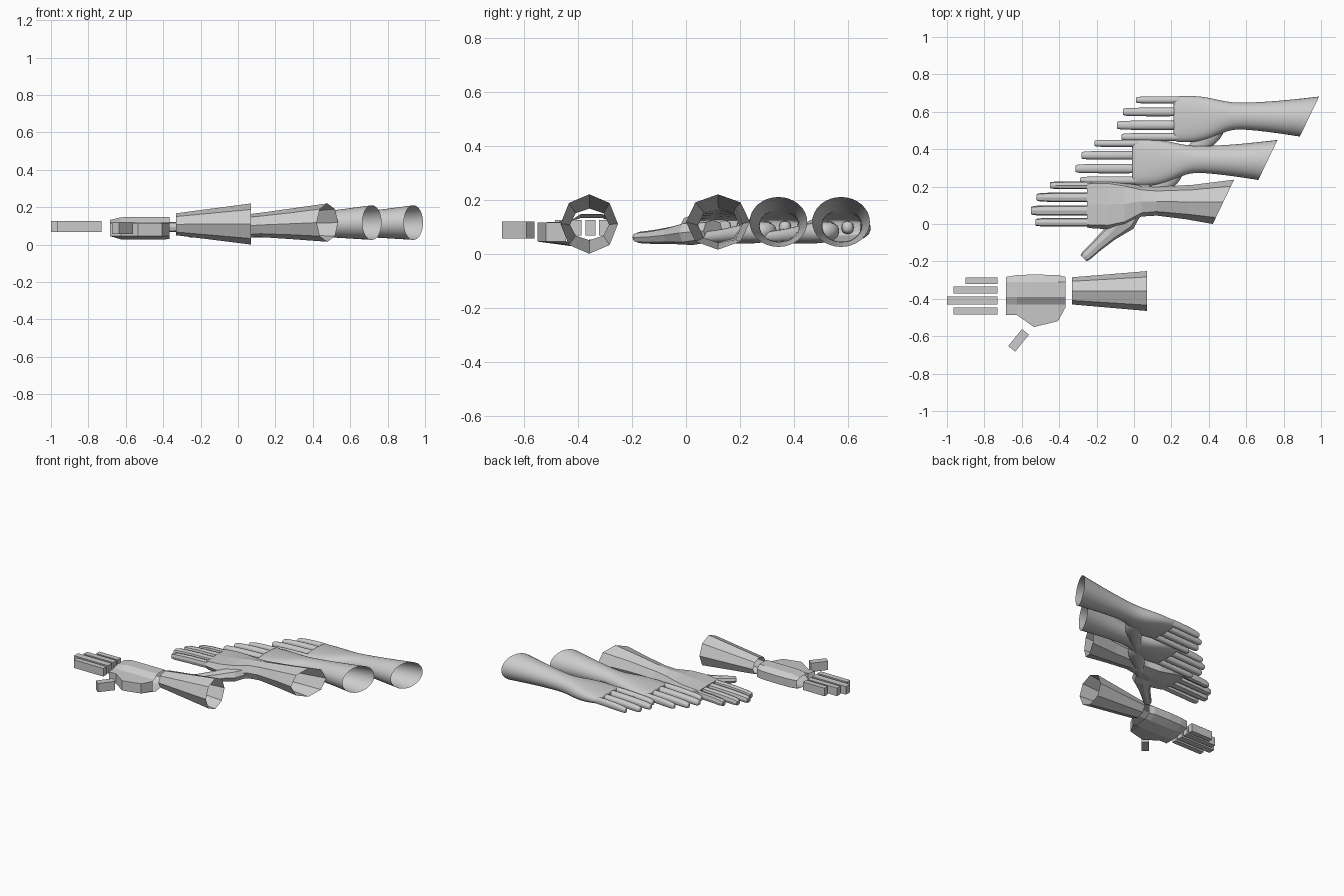
import bpy, bmesh, math
from mathutils import Vector

if "Cube" in bpy.data.objects:
    bpy.data.objects.remove(bpy.data.objects["Cube"])

grey = bpy.data.materials.new("light_grey")
grey.diffuse_color = (0.6, 0.6, 0.6, 1)
grey.use_nodes = True
grey.node_tree.nodes["Principled BSDF"].inputs["Base Color"].default_value = grey.diffuse_color


def loft(bm, rings, cap_start=False, cap_end=False):
    """Skin a list of equal-length point rings."""
    vs = [[bm.verts.new(p) for p in r] for r in rings]
    n = len(vs[0])
    for a, b in zip(vs, vs[1:]):
        for i in range(n):
            j = (i + 1) % n
            bm.faces.new((a[i], a[j], b[j], b[i]))
    if cap_start:
        bm.faces.new(vs[0][::-1])
    if cap_end:
        bm.faces.new(vs[-1])


def finish(bm, name, offset=(0, 0, 0), levels=0):
    bmesh.ops.recalc_face_normals(bm, faces=bm.faces)
    me = bpy.data.meshes.new(name)
    bm.to_mesh(me)
    bm.free()
    me.materials.append(grey)
    ob = bpy.data.objects.new(name, me)
    ob.location = offset
    bpy.context.collection.objects.link(ob)
    if levels:
        mod = ob.modifiers.new("smooth", 'SUBSURF')
        mod.levels = mod.render_levels = levels
        for p in me.polygons:
            p.use_smooth = True
    return ob


def unit_ring(e):
    """Eight-sided ring; a smaller exponent gives squarer corners."""
    out = []
    for i in range(8):
        c, s = math.cos(i * math.pi / 4), math.sin(i * math.pi / 4)
        out.append((math.copysign(abs(c) ** e, c) if abs(c) > 1e-6 else 0,
                    math.copysign(abs(s) ** e, s) if abs(s) > 1e-6 else 0))
    return out


def section(x, y0, y1, z0, z1, e=1.0, slant=0.0):
    """Ring across the arm; slant pushes x along y."""
    return [(x + slant * c, (y0 + y1) / 2 + c * (y1 - y0) / 2,
             (z0 + z1) / 2 + s * (z1 - z0) / 2) for c, s in unit_ring(e)]


def tube(bm, stations, e=0.7):
    """Closed digit through (x, y, z, half_width, half_height) stations."""
    pts = [Vector(s[:3]) for s in stations]
    d = pts[-1] - pts[0]
    side = Vector((d.y, -d.x, 0)).normalized()
    up = Vector((0, 0, 1))
    rings = [[p + side * (c * s[3]) + up * (q * s[4]) for c, q in unit_ring(e)]
             for p, s in zip(pts, stations)]
    loft(bm, rings, True, True)


def box(name, center, size, angle=0.0):
    bm = bmesh.new()
    bmesh.ops.create_cube(bm, size=1)
    bmesh.ops.scale(bm, vec=size, verts=bm.verts)
    ob = finish(bm, name, center)
    ob.rotation_euler.z = angle


# finger root y, tip x, half width
FINGERS = [("little", 0.207, -0.45, 0.021), ("ring", 0.143, -0.52, 0.025),
           ("middle", 0.072, -0.552, 0.027), ("index", 0.009, -0.527, 0.023)]


def hand(name, offset, levels):
    bm = bmesh.new()
    # palm, wrist and open forearm
    loft(bm, [
        section(-0.25, -0.018, 0.23, 0.068, 0.125, 0.4),
        section(-0.235, -0.022, 0.232, 0.064, 0.13, 0.4),
        section(-0.14, -0.028, 0.238, 0.045, 0.14, 0.5),
        section(-0.05, -0.01, 0.225, 0.032, 0.15, 0.6),
        section(0.04, 0.04, 0.202, 0.038, 0.16, 0.8),
        section(0.12, 0.045, 0.198, 0.04, 0.17, 0.95),
        section(0.30, 0.025, 0.21, 0.028, 0.195, 1.0, 0.02),
        section(0.478, 0.0, 0.237, 0.015, 0.22, 1.0, 0.057),
    ], cap_start=True)
    # fingers
    for _, y, tip, w in FINGERS:
        tube(bm, [(-0.20, y, 0.098, w * 0.9, 0.025), (-0.24, y, 0.097, w, 0.026),
                  ((tip - 0.25) / 2, y, 0.093, w, 0.026),
                  (tip + 0.03, y, 0.087, w * 0.95, 0.024),
                  (tip + 0.004, y, 0.084, w * 0.8, 0.019),
                  (tip, y, 0.084, w * 0.6, 0.014)])
    # thumb
    tube(bm, [(0.01, 0.10, 0.085, 0.05, 0.04), (-0.055, 0.025, 0.077, 0.072, 0.045),
              (-0.13, -0.054, 0.068, 0.041, 0.032), (-0.20, -0.118, 0.062, 0.032, 0.026),
              (-0.258, -0.172, 0.06, 0.028, 0.021), (-0.27, -0.183, 0.06, 0.022, 0.015)], 0.8)
    finish(bm, name, offset, levels)


hand("low_poly_hand", (0, 0, 0), 0)
hand("smooth_hand_middle", (0.238, 0.224, 0), 2)
hand("smooth_hand_back", (0.46, 0.456, 0), 2)

# block hand: fingers and thumb
for label, y, x0, w in [("little", -0.304, -0.90, 0.036), ("ring", -0.353, -0.965, 0.037),
                        ("middle", -0.409, -1.0, 0.045), ("index", -0.466, -0.965, 0.037)]:
    box("block_" + label + "_finger", ((x0 - 0.73) / 2, y, 0.096), (-0.73 - x0, w, 0.058))
box("block_thumb", (-0.617, -0.622, 0.087), (0.117, 0.048, 0.063), math.radians(51))

# block palm, open at the wrist and at the fingers
bm = bmesh.new()
loft(bm, [[(x, yb, 0.065), (x, yb, 0.122), (x, -0.31, top), (x, -0.39, top),
           (x, -0.43, 0.12), (x, yf, 0.115), (x, yf, 0.045),
           (x, -0.41, low), (x, -0.32, low + 0.012)]
          for x, yb, yf, top, low in [(-0.684, -0.283, -0.487, 0.132, 0.045),
                                      (-0.626, -0.273, -0.487, 0.146, 0.028),
                                      (-0.535, -0.27, -0.551, 0.147, 0.026),
                                      (-0.406, -0.273, -0.519, 0.147, 0.026),
                                      (-0.366, -0.283, -0.445, 0.147, 0.03)]])
finish(bm, "block_palm")

# block forearm, open eight-sided sleeve
bm = bmesh.new()
loft(bm, [section(-0.332, -0.43, -0.285, 0.05, 0.167),
          section(0.07, -0.465, -0.252, 0.0, 0.22)])
finish(bm, "block_forearm")
